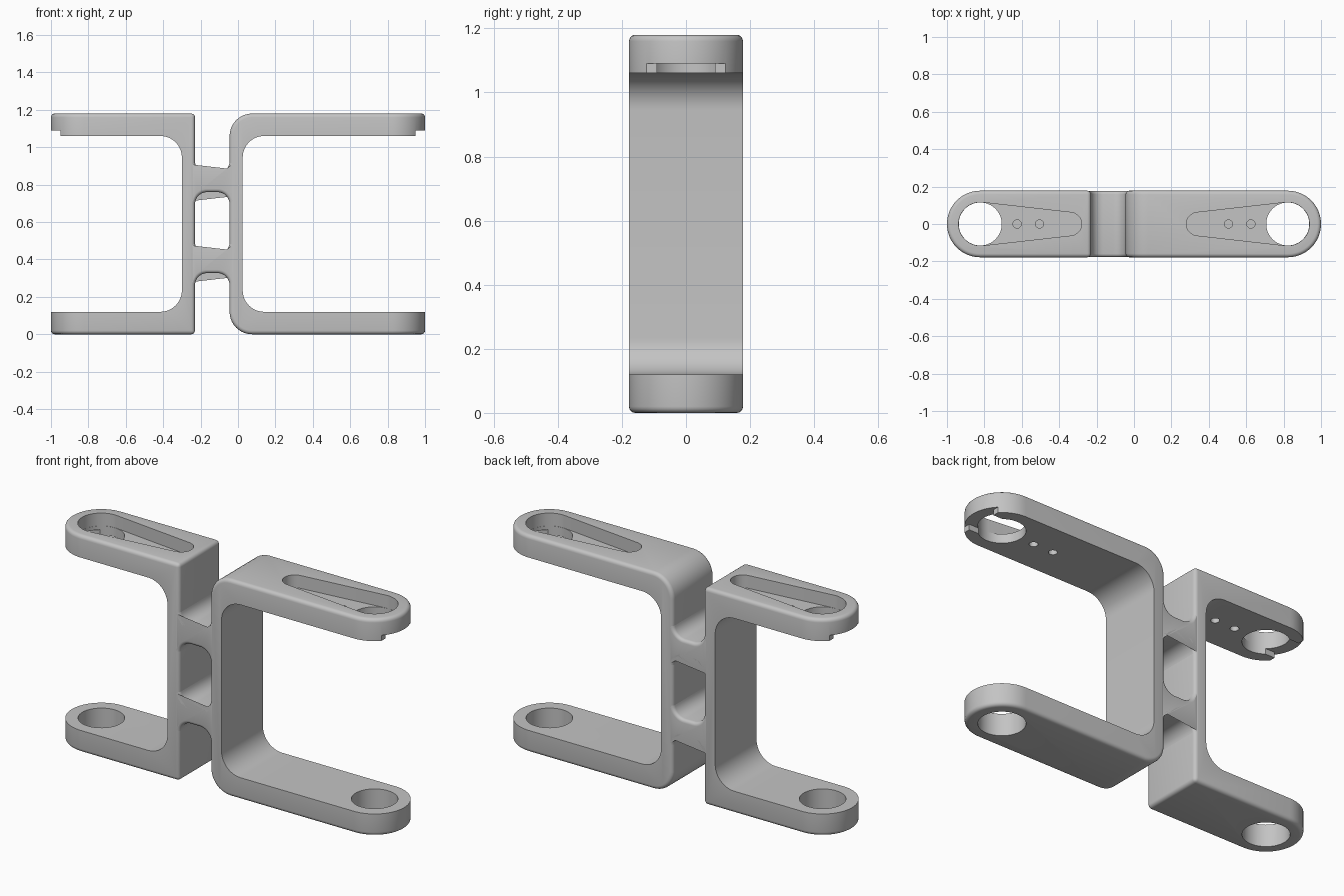
import bpy, bmesh
from math import sin, cos, pi, acos, radians

if "Cube" in bpy.data.objects:
    bpy.data.objects.remove(bpy.data.objects["Cube"])

HALF_W, HEIGHT, ARM, END = 0.178, 1.18, 0.12, 0.822

grey = bpy.data.materials.new("plain grey")
grey.use_nodes = True
colour = (0.55, 0.55, 0.55, 1)
grey.diffuse_color = colour
grey.node_tree.nodes["Principled BSDF"].inputs["Base Color"].default_value = colour


def arc(cx, cy, r, a0, a1, n=12):
    steps = [radians(a0 + (a1 - a0) * i / n) for i in range(n + 1)]
    return [(cx + r * cos(a), cy + r * sin(a)) for a in steps]


def box(x0, x1, y):
    return [(x0, -y), (x1, -y), (x1, y), (x0, y)]


def prism(name, pts, lo, hi, side=1, upright=False, corner=0, edge=0):
    """Extrude an outline along z, or along y when upright; round its edges."""
    bm = bmesh.new()
    place = (lambda p, h: (side * p[0], h, p[1])) if upright else (lambda p, h: (side * p[0], p[1], h))
    rings = [[bm.verts.new(place(p, h)) for p in pts] for h in (lo, hi)]
    bm.faces.new(rings[0])
    bm.faces.new(rings[1])
    for i in range(len(pts)):
        j = (i + 1) % len(pts)
        bm.faces.new((rings[0][i], rings[0][j], rings[1][j], rings[1][i]))
    bmesh.ops.recalc_face_normals(bm, faces=bm.faces)
    if corner:
        # large radius on the straight edges that run along y
        long_edges = [e for e in bm.edges if e.calc_length() > 0.3
                      and abs(e.verts[0].co.y - e.verts[1].co.y) > 0.3]
        bmesh.ops.bevel(bm, geom=long_edges, offset=corner, segments=10,
                        profile=0.5, affect='EDGES')
    if edge:
        sharp = [e for e in bm.edges if e.calc_face_angle(0) > radians(40)]
        bmesh.ops.bevel(bm, geom=sharp, offset=edge, segments=4,
                        profile=0.5, affect='EDGES')
    mesh = bpy.data.meshes.new(name)
    bm.to_mesh(mesh)
    bm.free()
    obj = bpy.data.objects.new(name, mesh)
    bpy.context.collection.objects.link(obj)
    mesh.materials.append(grey)
    return obj


def activate(obj):
    bpy.ops.object.select_all(action='DESELECT')
    obj.select_set(True)
    bpy.context.view_layer.objects.active = obj


def cut(obj, cutter):
    mod = obj.modifiers.new("cut", 'BOOLEAN')
    mod.operation, mod.solver, mod.object = 'DIFFERENCE', 'EXACT', cutter
    activate(obj)
    bpy.ops.object.modifier_apply(modifier=mod.name)
    bpy.data.objects.remove(cutter)


def smooth(obj):
    activate(obj)
    bpy.ops.object.shade_smooth_by_angle(angle=radians(30))


def bracket(name, side, back, corner):
    # rounded slab, opened into a C shape
    plan = [(back, -HALF_W)] + arc(END, 0, HALF_W, -90, 90, 32) + [(back, HALF_W)]
    body = prism(name, plan, 0, HEIGHT, side, corner=corner, edge=0.02)
    inner, r = back + 0.07, 0.115
    opening = ([(1.3, ARM)] + arc(inner + r, ARM + r, r, 270, 180)
               + arc(inner + r, HEIGHT - ARM - r, r, 180, 90) + [(1.3, HEIGHT - ARM)])
    cut(body, prism("opening_cutter", opening, -0.5, 0.5, side, upright=True))

    # pivot hole through both arms
    cut(body, prism("pivot_cutter", arc(END, 0, 0.115, 0, 352.5, 47), -0.2, 1.4, side))

    # tapered pocket in the top arm
    big, small, tip = 0.116, 0.062, 0.342
    t = 180 - acos((big - small) / (END - tip)) * 180 / pi
    pocket = arc(END, 0, big, -t, t, 32) + arc(tip, 0, small, t, 360 - t, 16)
    cut(body, prism("pocket_cutter", pocket, HEIGHT - 0.07, 1.4, side))

    # two screw holes in the pocket floor
    for x in (0.505, 0.625):
        cut(body, prism("screw_cutter", arc(x, 0, 0.022, 0, 337.5, 15), 0.9, 1.3, side))

    # notch under the tip of the top arm
    for x, y in ((0.95, 0.3), (0.87, 0.09)):
        cut(body, prism("notch_cutter", box(x, 1.2, y), 0.95, 1.09, side))
    smooth(body)


bracket("square_bracket", -1, 0.23, 0)
bracket("round_bracket", 1, -0.045, 0.12)

# flared bars joining the two posts
LEFT, RIGHT, SINK, R, T = -0.23, -0.045, 0.03, 0.065, 0.05
for name, z in (("lower_bridge", 0.377), ("upper_bridge", 0.81)):
    top, bottom = z + T + R, z - T - R
    outline = ([(LEFT - SINK, top)] + arc(LEFT + R, top, R, 180, 270)
               + arc(RIGHT - R, top, R, 270, 360) + [(RIGHT + SINK, top)]
               + [(RIGHT + SINK, bottom)] + arc(RIGHT - R, bottom, R, 0, 90)
               + arc(LEFT + R, bottom, R, 90, 180) + [(LEFT - SINK, bottom)])
    smooth(prism(name, outline, 0.001 - HALF_W, HALF_W - 0.001, upright=True, edge=0.018))
